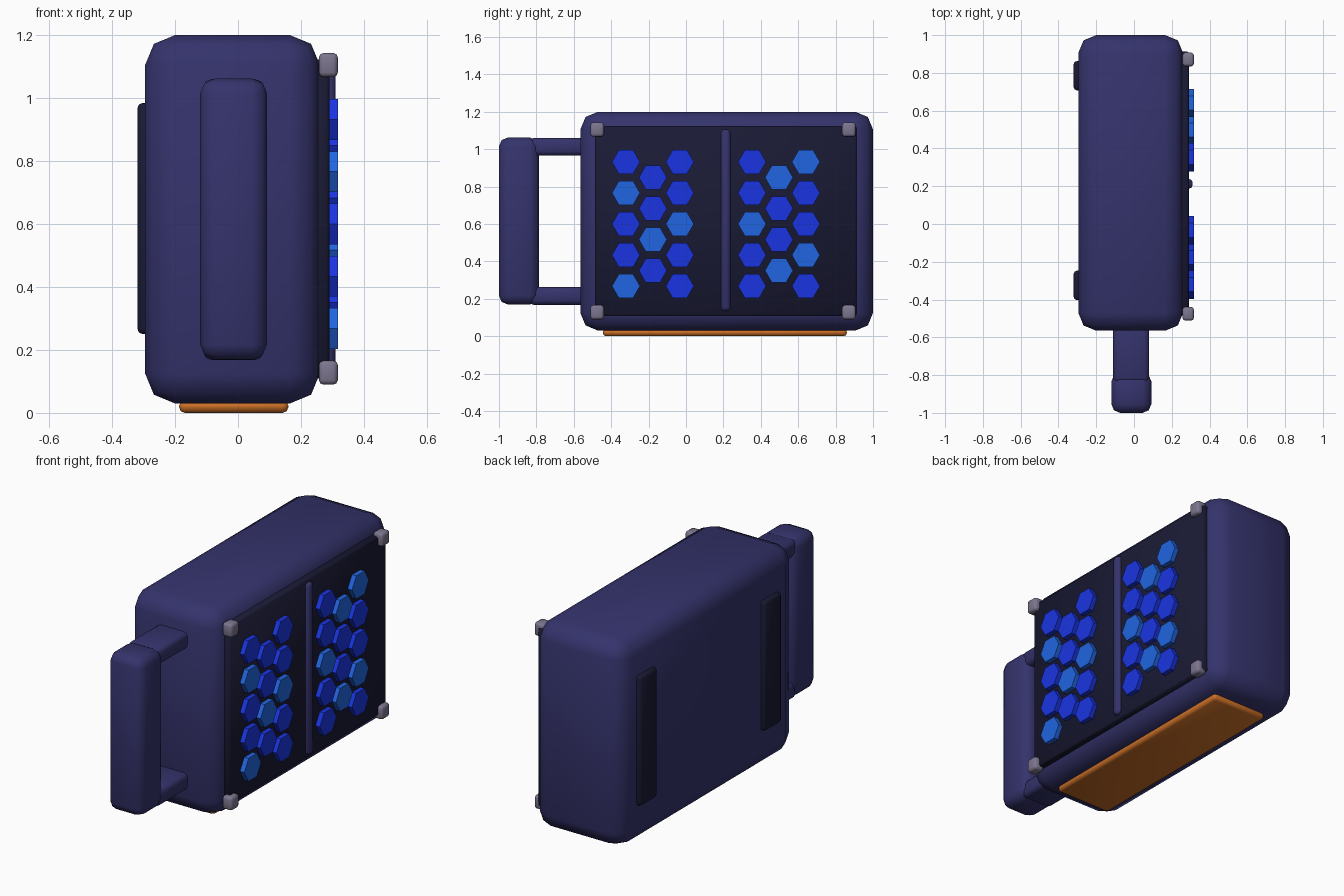
import bpy, math

if "Cube" in bpy.data.objects:
    bpy.data.objects.remove(bpy.data.objects["Cube"])


def material(name, rgb):
    m = bpy.data.materials.new(name)
    m.diffuse_color = (*rgb, 1)
    m.use_nodes = True
    m.node_tree.nodes["Principled BSDF"].inputs["Base Color"].default_value = m.diffuse_color
    return m


NAVY = material("navy", (0.035, 0.033, 0.15))
DARK = material("dark", (0.01, 0.01, 0.035))
BLUE = material("blue", (0.01, 0.035, 0.75))
LIGHT = material("light_blue", (0.015, 0.13, 0.75))
GREY = material("grey", (0.2, 0.18, 0.27))
ORANGE = material("orange", (0.6, 0.16, 0.02))


def box(name, x, y, z, mat, bevel, segments=2):
    """Bevelled box from (min, max) ranges on each axis."""
    ranges = (x, y, z)
    bpy.ops.mesh.primitive_cube_add(size=1, location=[(a + b) / 2 for a, b in ranges])
    o = bpy.context.object
    o.name = name
    o.scale = [b - a for a, b in ranges]
    bpy.ops.object.transform_apply(location=False, rotation=False, scale=True)
    mod = o.modifiers.new("bevel", 'BEVEL')
    mod.width, mod.segments = bevel, segments
    bpy.ops.object.modifier_apply(modifier="bevel")
    o.data.materials.append(mat)
    bpy.ops.object.shade_smooth_by_angle(angle=math.radians(50))
    return o


def hexagon(name, y, z, mat):
    bpy.ops.mesh.primitive_cylinder_add(vertices=6, radius=0.075, depth=0.04,
                                        location=(0.297, y, z),
                                        rotation=(0, math.pi / 2, 0))
    o = bpy.context.object
    o.name = name
    # turn so the points face along y
    o.rotation_euler = (math.pi / 2, 0, math.pi / 2)
    bpy.ops.object.transform_apply(location=False, rotation=True, scale=False)
    for v in o.data.vertices:
        a = math.radians(30)
        vy, vz = v.co.y, v.co.z
        v.co.y, v.co.z = (vy * math.cos(a) - vz * math.sin(a),
                          vy * math.sin(a) + vz * math.cos(a))
    o.data.materials.append(mat)


# Case
box("body", (-0.295, 0.26), (-0.565, 1.0), (0.03, 1.2), NAVY, 0.095)
box("front_panel", (0.22, 0.29), (-0.485, 0.912), (0.11, 1.122), DARK, 0.008, 1)
box("panel_divider", (0.26, 0.31), (0.187, 0.238), (0.135, 1.105), NAVY, 0.018)
box("base_pad", (-0.187, 0.16), (-0.445, 0.86), (0.0, 0.04), ORANGE, 0.018)

# Corner studs
for i, y in enumerate((-0.475, 0.871)):
    for j, z in enumerate((0.128, 1.105)):
        box(f"corner_stud_{i}_{j}", (0.257, 0.317), (y - 0.036, y + 0.036),
            (z - 0.038, z + 0.038), GREY, 0.014)

# Back strips
for i, y in enumerate((-0.325, 0.785)):
    box(f"back_strip_{i}", (-0.32, -0.27), (y - 0.078, y + 0.078),
        (0.25, 0.985), DARK, 0.018)

# Handle
box("handle_grip", (-0.12, 0.092), (-1.0, -0.787), (0.17, 1.062), NAVY, 0.047)
for i, z in enumerate((0.215, 1.013)):
    box(f"handle_arm_{i}", (-0.11, 0.08), (-0.84, -0.5), (z - 0.047, z + 0.047), NAVY, 0.025)

# Hexagon cells: columns of 5, 4, 5 in each bank, "1" marks a lighter cell (top to bottom)
BANKS = ((-0.177, ("01001", "0010", "00100")), (0.497, ("00100", "1001", "10010")))
for b, (yc, columns) in enumerate(BANKS):
    for c, pattern in enumerate(columns):
        for r, flag in enumerate(pattern):
            z = 0.6 + ((len(pattern) - 1) / 2 - r) * 0.166
            hexagon(f"cell_{b}_{c}_{r}", yc + (c - 1) * 0.144, z,
                    LIGHT if flag == "1" else BLUE)
